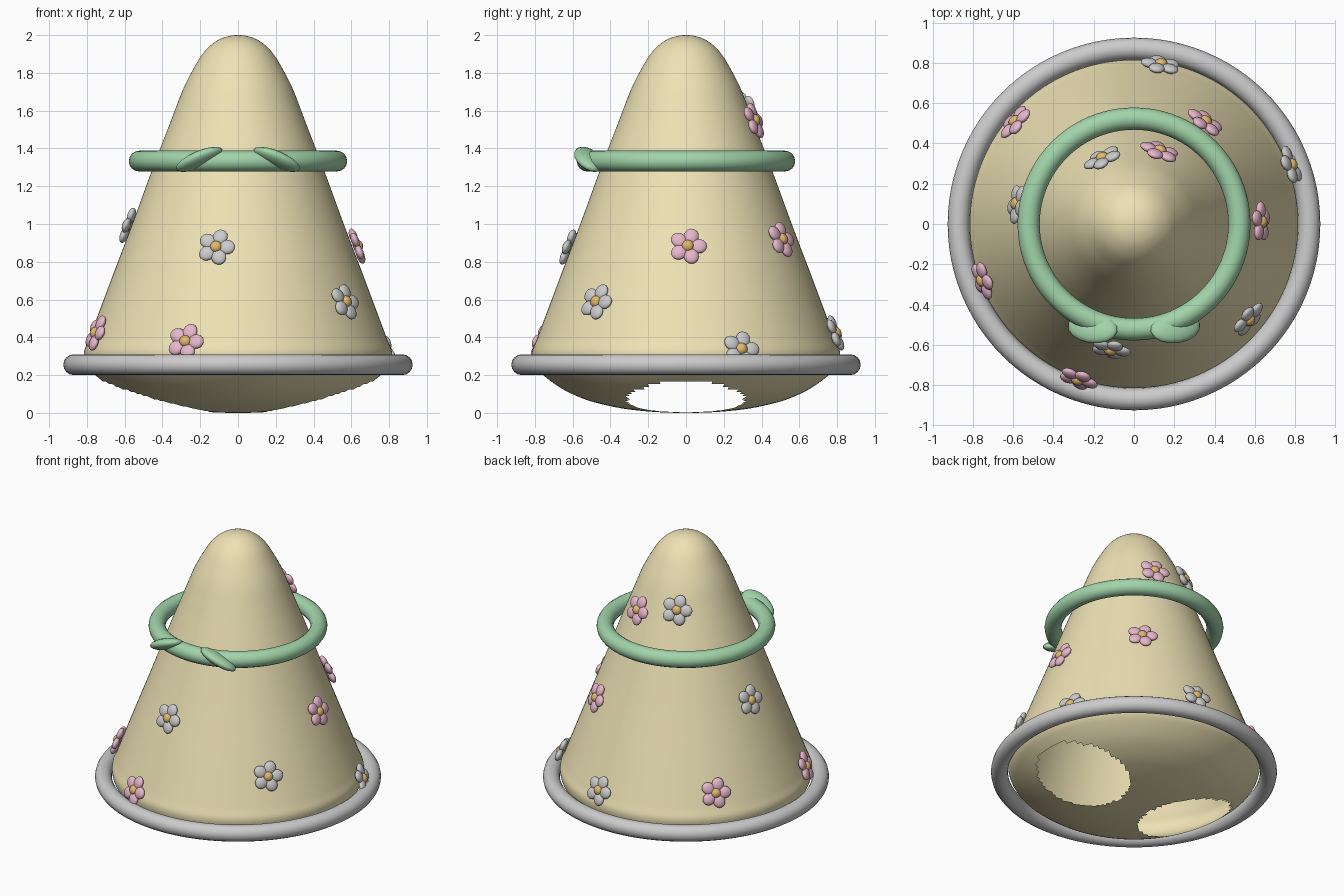
import bpy, bmesh
from math import sin, cos, pi, atan2, radians
from mathutils import Vector, Matrix

if "Cube" in bpy.data.objects:
    bpy.data.objects.remove(bpy.data.objects["Cube"])


def material(name, rgb):
    m = bpy.data.materials.new(name)
    m.diffuse_color = (*rgb, 1)
    m.use_nodes = True
    m.node_tree.nodes["Principled BSDF"].inputs["Base Color"].default_value = m.diffuse_color
    return m


CREAM = material("cream", (0.85, 0.76, 0.46))
WHITE = material("white", (0.82, 0.81, 0.80))
PINK = material("pink", (0.80, 0.47, 0.60))
GREEN = material("green", (0.36, 0.66, 0.40))
GOLD = material("gold", (0.75, 0.49, 0.15))


def finish(bm, name, mats):
    mesh = bpy.data.meshes.new(name)
    bm.to_mesh(mesh)
    bm.free()
    for m in mats:
        mesh.materials.append(m)
    for p in mesh.polygons:
        p.use_smooth = True
    ob = bpy.data.objects.new(name, mesh)
    bpy.context.collection.objects.link(ob)
    return ob


def blob(bm, matrix, mat_index=0):
    """Add a sphere squashed and placed by a matrix."""
    made = bmesh.ops.create_uvsphere(bm, u_segments=16, v_segments=10, radius=1, matrix=matrix)
    for f in {f for v in made["verts"] for f in v.link_faces}:
        f.material_index = mat_index


def smooth_profile(pts, steps):
    """Catmull-Rom curve through (radius, height) points, mirrored at the axis ends."""
    p = [Vector(q) for q in pts]
    p = [Vector((-p[1].x, p[1].y))] + p + [Vector((-p[-2].x, p[-2].y))]
    out = []
    for i in range(1, len(p) - 2):
        a, b, c, d = p[i - 1:i + 3]
        for k in range(steps):
            t = k / steps
            out.append(0.5 * (2 * b + (c - a) * t + (2 * a - 5 * b + 4 * c - d) * t * t
                              + (3 * b - a - 3 * c + d) * t ** 3))
    out.append(p[-2])
    return out


# Cone body with rounded tip and bowl underside
PROFILE = [(0, 0), (0.15, 0.004), (0.3, 0.018), (0.42, 0.04), (0.53, 0.07), (0.65, 0.124),
           (0.75, 0.195), (0.8, 0.25), (0.815, 0.32), (0.79, 0.39), (0.745, 0.51),
           (0.67, 0.71), (0.56, 1.0), (0.45, 1.3), (0.373, 1.5), (0.335, 1.6),
           (0.288, 1.72), (0.237, 1.82), (0.18, 1.91), (0.12, 1.965), (0.06, 1.992), (0, 2)]
SEG = 128
bm = bmesh.new()
rows = [[bm.verts.new((max(q.x, 0) * cos(2 * pi * i / SEG), max(q.x, 0) * sin(2 * pi * i / SEG), q.y))
         for i in range(SEG)] for q in smooth_profile(PROFILE, 5)]
for lo, hi in zip(rows, rows[1:]):
    for i in range(SEG):
        j = (i + 1) % SEG
        bm.faces.new((lo[i], lo[j], hi[j], hi[i]))
bmesh.ops.remove_doubles(bm, verts=bm.verts, dist=1e-5)
# Two openings in the underside
holes = []
for f in bm.faces:
    c = f.calc_center_median()
    if c.z < 0.22 and ((abs(c.x) - 0.425) / 0.295) ** 2 + (c.y / 0.31) ** 2 < 1:
        holes.append(f)
bmesh.ops.delete(bm, geom=holes, context='FACES')
finish(bm, "cone_body", [CREAM])


# Brim ring and upper band
def ring(name, major, minor, z, mat):
    bpy.ops.mesh.primitive_torus_add(major_radius=major, minor_radius=minor, major_segments=96,
                                     minor_segments=16, location=(0, 0, z))
    ob = bpy.context.object
    ob.name = name
    ob.data.materials.append(mat)
    bpy.ops.object.shade_smooth()


ring("brim_ring", 0.87, 0.055, 0.255, WHITE)
ring("upper_band", 0.523, 0.055, 1.333, GREEN)

# Pair of leaves on the front of the band
for side, name in ((-1, "leaf_left"), (1, "leaf_right")):
    along = Vector((-side * 0.9, -0.15, 0.4)).normalized()
    across = Vector((0, -0.9, 0.35))
    across = (across - along * across.dot(along)).normalized()
    normal = along.cross(across)
    frame = Matrix((along, across, normal)).transposed().to_4x4()
    bm = bmesh.new()
    blob(bm, Matrix.Translation((side * 0.205, -0.515, 1.342)) @ frame
         @ Matrix.Diagonal((0.135, 0.08, 0.038, 1)))
    bmesh.ops.recalc_face_normals(bm, faces=bm.faces)
    finish(bm, name, [GREEN])


# Five-petal flowers lying on the cone: direction (x, y), height, colour
def flower(name, x, y, z, mat):
    a = atan2(y, x)
    tilt = 0.359                                    # slope of the cone wall
    normal = Vector((cos(a) * cos(tilt), sin(a) * cos(tilt), sin(tilt)))
    side = Vector((-sin(a), cos(a), 0))
    up = normal.cross(side)
    r = 0.82 - 0.372 * (z - 0.31)
    frame = (Matrix.Translation(Vector((r * cos(a), r * sin(a), z)))
             @ Matrix((side, up, normal)).transposed().to_4x4())
    bm = bmesh.new()
    for k in range(5):
        blob(bm, frame @ Matrix.Rotation(radians(72 * k), 4, 'Z')
             @ Matrix.Translation((0.058, 0, 0.022)) @ Matrix.Diagonal((0.044, 0.04, 0.021, 1)))
    blob(bm, frame @ Matrix.Translation((0, 0, 0.028)) @ Matrix.Diagonal((0.032, 0.032, 0.026, 1)), 1)
    finish(bm, name, [mat, GOLD])


WHITE_SPOTS = [(0.14, 0.825, 0.415), (-0.165, 0.345, 1.6), (-0.605, 0.105, 0.985),
               (0.8, 0.3, 0.33), (0.6, -0.5, 0.58), (-0.12, -0.645, 0.87)]
PINK_SPOTS = [(-0.605, 0.52, 0.48), (0.37, 0.53, 0.91), (0.135, 0.38, 1.54),
              (0.66, 0.01, 0.875), (-0.285, -0.79, 0.37), (-0.78, -0.29, 0.415)]
for n, s in enumerate(WHITE_SPOTS, 1):
    flower(f"white_flower_{n}", *s, WHITE)
for n, s in enumerate(PINK_SPOTS, 1):
    flower(f"pink_flower_{n}", *s, PINK)
